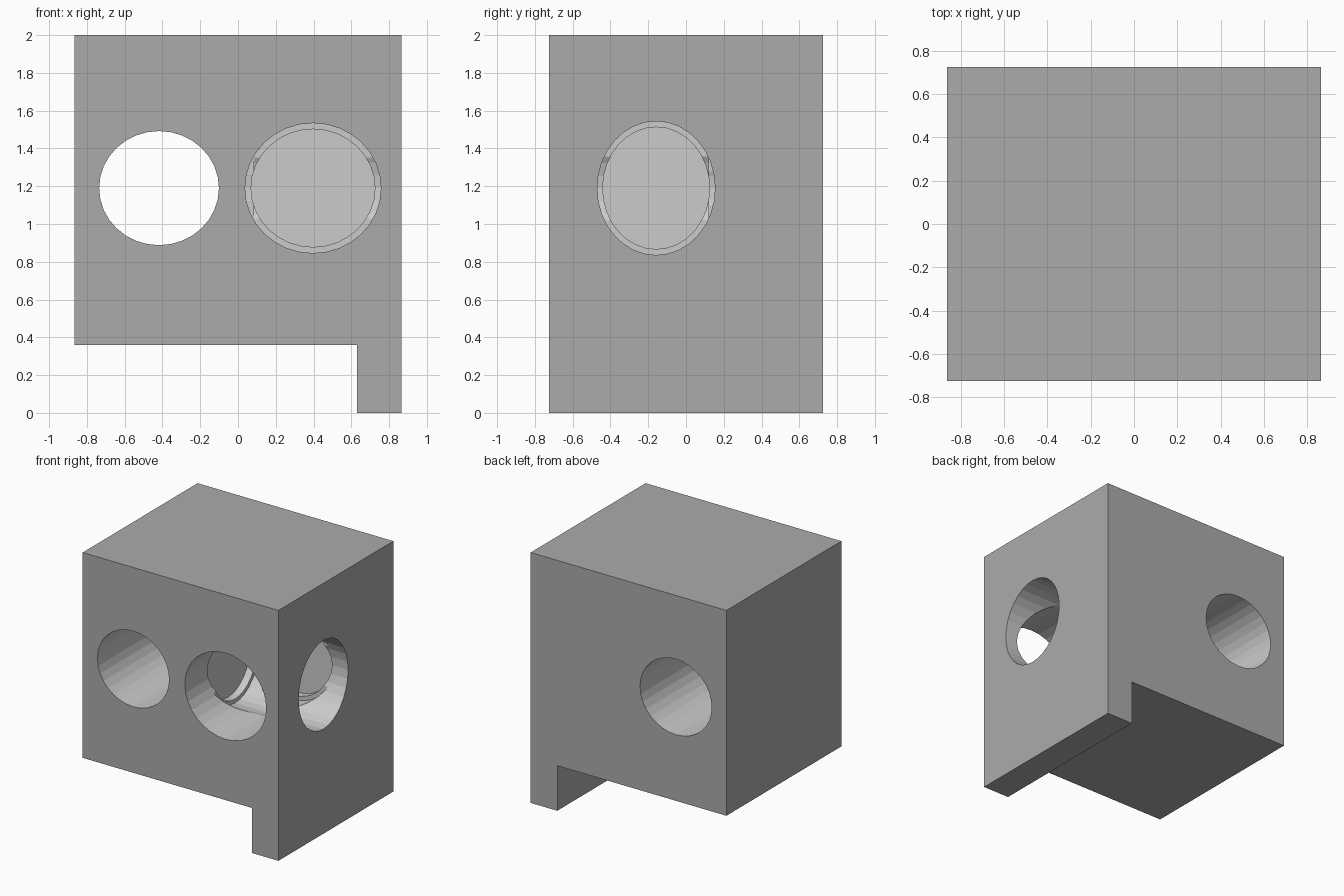
import bpy, bmesh, math
from mathutils import Matrix, Vector

if "Cube" in bpy.data.objects:
    bpy.data.objects.remove(bpy.data.objects["Cube"])

W, D, H = 0.865, 0.725, 2.0      # half width, half depth, height
HOLE_Z = 1.19


def material(name, v):
    m = bpy.data.materials.new(name)
    m.diffuse_color = (v, v, v, 1)
    m.use_nodes = True
    m.node_tree.nodes["Principled BSDF"].inputs["Base Color"].default_value = m.diffuse_color
    return m


shell = material("dark_shell", 0.41)
lining = material("light_lining", 0.8)


def add_object(name, bm, mat):
    bmesh.ops.recalc_face_normals(bm, faces=bm.faces)
    me = bpy.data.meshes.new(name)
    bm.to_mesh(me)
    bm.free()
    me.materials.append(mat)
    ob = bpy.data.objects.new(name, me)
    bpy.context.collection.objects.link(ob)
    return ob


# Block with one long foot along its right edge: L profile extruded in depth
bm = bmesh.new()
profile = [(-W, 0.36), (0.63, 0.36), (0.63, 0), (W, 0), (W, H), (-W, H)]
face = bm.faces.new([bm.verts.new((x, -D, z)) for x, z in profile])
ext = bmesh.ops.extrude_face_region(bm, geom=[face])
bmesh.ops.translate(bm, vec=(0, 2 * D, 0),
                    verts=[g for g in ext["geom"] if isinstance(g, bmesh.types.BMVert)])
block = add_object("block", bm, shell)


def bore(axis, across, start, end, radius, height):
    """Cut an elliptical bore running along x or y between start and end."""
    bm = bmesh.new()
    bmesh.ops.create_cone(bm, cap_ends=True, segments=32, radius1=1, radius2=1, depth=1)
    mid, length = (start + end) / 2, abs(end - start)
    if axis == "y":
        turn = Matrix.Rotation(math.pi / 2, 4, "X")
        size, pos = (radius, length, height), (across, mid, HOLE_Z)
    else:
        turn = Matrix.Rotation(math.pi / 2, 4, "Y")
        size, pos = (length, radius, height), (mid, across, HOLE_Z)
    bm.transform(Matrix.Translation(pos) @ Matrix.Diagonal(Vector(size)).to_4x4() @ turn)
    cutter = add_object("bore_cutter", bm, lining)
    cutter.hide_render = True
    mod = block.modifiers.new("bore", "BOOLEAN")
    mod.operation, mod.solver, mod.object = "DIFFERENCE", "EXACT", cutter
    mod.material_mode = "TRANSFER"
    bpy.context.view_layer.objects.active = block
    bpy.ops.object.modifier_apply(modifier=mod.name)
    bpy.data.objects.remove(cutter)


# Through hole on the left
bore("y", -0.418, -D - 0.1, D + 0.1, 0.317, 0.302)
# Stepped blind hole in the front
bore("y", 0.397, -D - 0.1, 0.118, 0.36, 0.344)
bore("y", 0.397, -D - 0.1, 0.178, 0.328, 0.312)
# Stepped blind hole in the right side, meeting the front one
bore("x", -0.158, W + 0.1, 0.085, 0.312, 0.354)
bore("x", -0.158, W + 0.1, 0.025, 0.283, 0.323)
